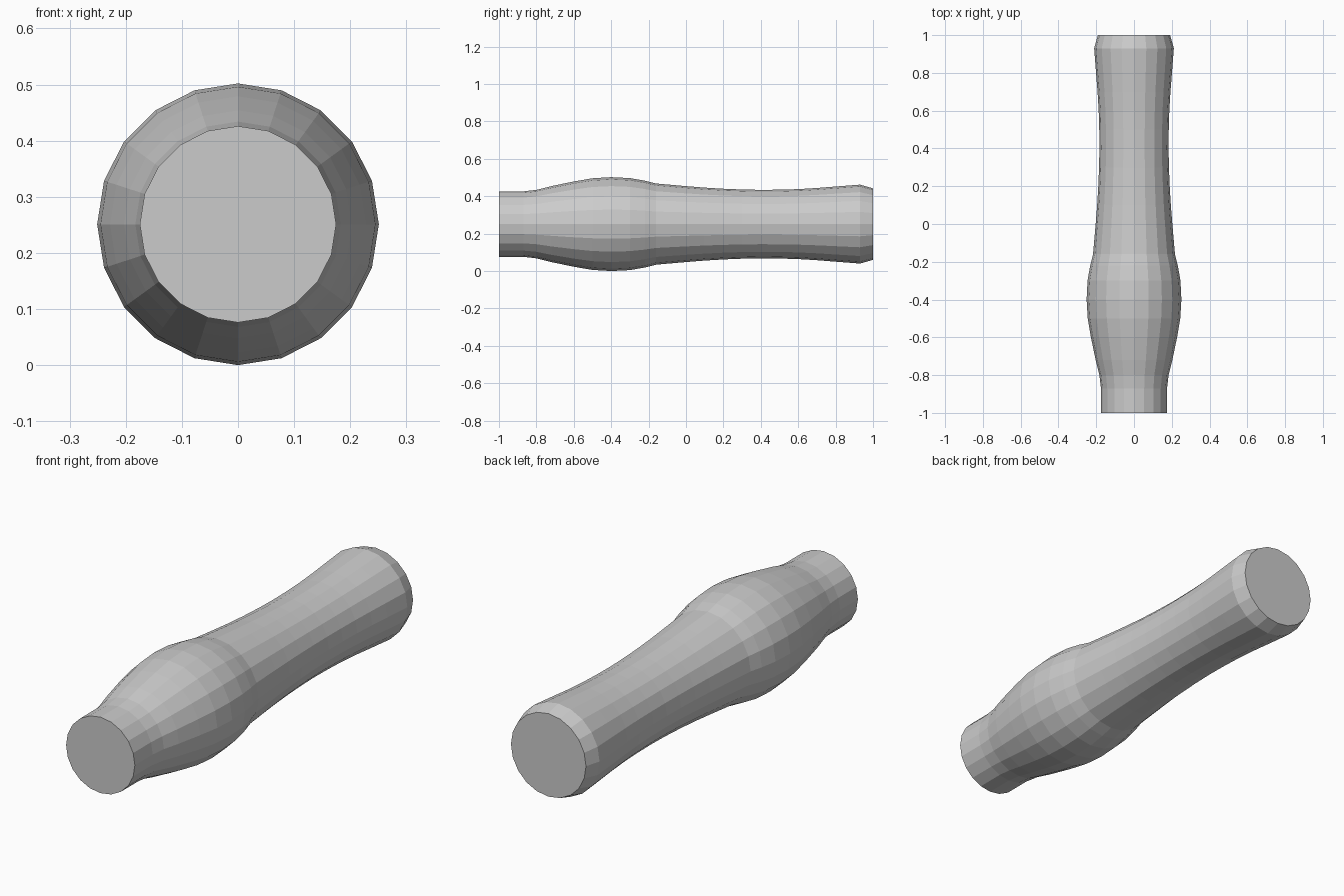
import bpy, bmesh, math

if "Cube" in bpy.data.objects:
    bpy.data.objects.remove(bpy.data.objects["Cube"])

# Handle profile: (position along y, radius)
profile = [(-1.0, 0.175), (-0.87, 0.175), (-0.8, 0.183), (-0.72, 0.203),
           (-0.6, 0.228), (-0.5, 0.245), (-0.4, 0.251), (-0.3, 0.246),
           (-0.22, 0.232), (-0.16, 0.217), (0.0, 0.203), (0.1, 0.195),
           (0.2, 0.189), (0.3, 0.185), (0.4, 0.183), (0.5, 0.184),
           (0.6, 0.187), (0.7, 0.193), (0.8, 0.201), (0.93, 0.211),
           (1.0, 0.191)]
SIDES = 20
AXIS_Z = 0.251

# Turned handle: rings lofted along the axis, faceted, capped at both ends
bm = bmesh.new()
rings = []
for y, r in profile:
    angles = [2 * math.pi * i / SIDES for i in range(SIDES)]
    rings.append([bm.verts.new((r * math.sin(a), y, AXIS_Z + r * math.cos(a)))
                  for a in angles])
for a, b in zip(rings, rings[1:]):
    for i in range(SIDES):
        j = (i + 1) % SIDES
        bm.faces.new((a[i], a[j], b[j], b[i]))
bm.faces.new(rings[0])
bm.faces.new(rings[-1])
bmesh.ops.recalc_face_normals(bm, faces=bm.faces)

mesh = bpy.data.meshes.new("turned_handle")
bm.to_mesh(mesh)
bm.free()
handle = bpy.data.objects.new("turned_handle", mesh)
bpy.context.collection.objects.link(handle)
